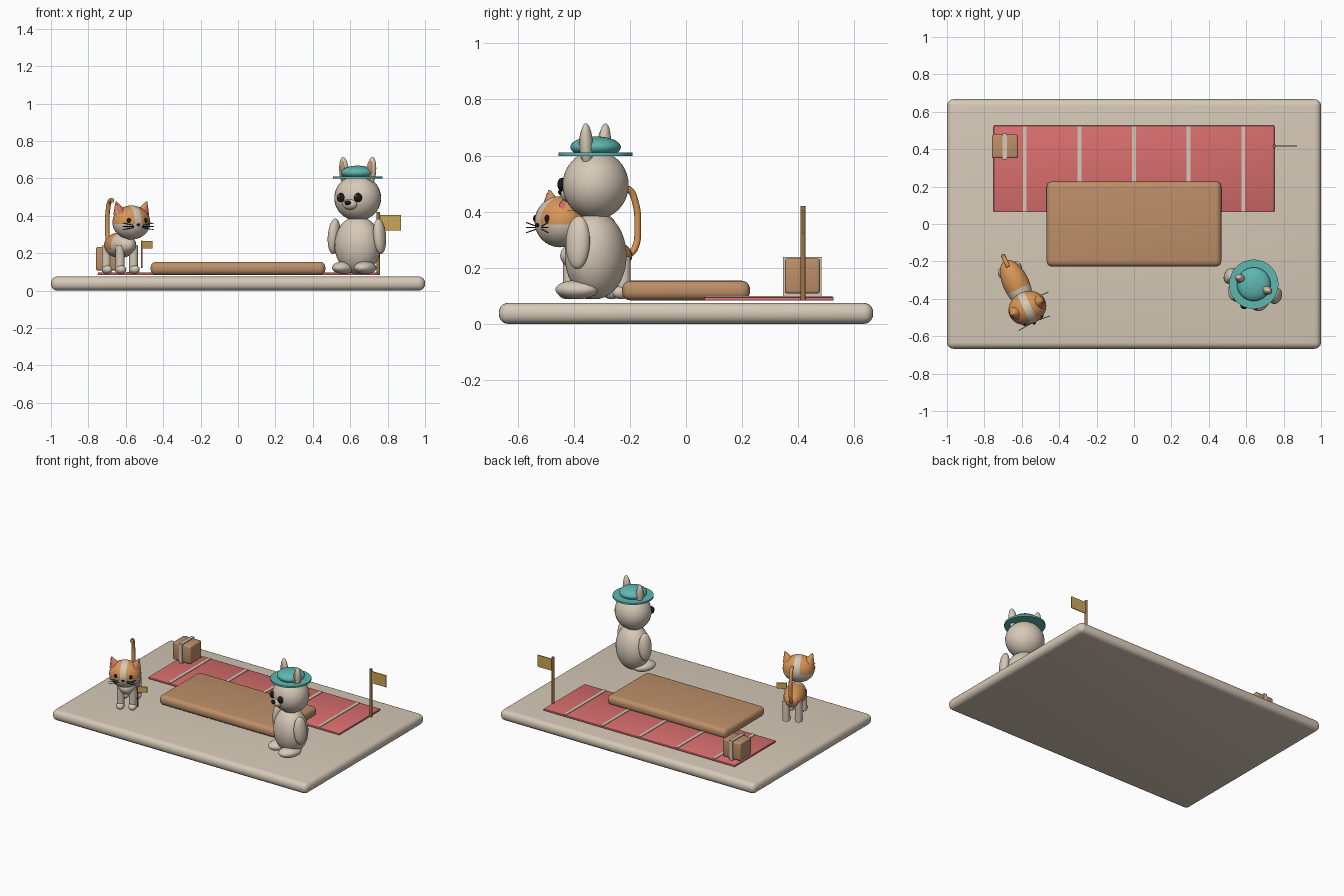
import bpy, bmesh
from math import radians, sin, cos, pi
from mathutils import Matrix, Vector

cube = bpy.data.objects.get("Cube")
if cube:
    bpy.data.objects.remove(cube, do_unlink=True)


def material(name, *srgb):
    lin = [((c + 0.055) / 1.055) ** 2.4 for c in srgb] + [1]
    m = bpy.data.materials.new(name)
    m.use_nodes = True
    m.diffuse_color = lin
    m.node_tree.nodes["Principled BSDF"].inputs["Base Color"].default_value = lin
    return m


CREAM = material("cream", 0.84, 0.79, 0.72)
RED = material("rug red", 0.85, 0.43, 0.43)
BROWN = material("wood brown", 0.74, 0.56, 0.41)
DARK = material("dark wood", 0.62, 0.46, 0.29)
TEAL = material("teal", 0.37, 0.72, 0.69)
GOLD = material("gold", 0.80, 0.65, 0.34)
ORANGE = material("orange", 0.85, 0.59, 0.34)
BLACK = material("black", 0.10, 0.10, 0.11)
PINK = material("pink", 0.82, 0.45, 0.43)

place = Matrix()  # current local frame


def finish(name, bm, mats, rule=None):
    bmesh.ops.transform(bm, matrix=place, verts=bm.verts)
    me = bpy.data.meshes.new(name)
    bm.to_mesh(me)
    bm.free()
    for m in mats:
        me.materials.append(m)
    inverse = place.inverted()
    for p in me.polygons:
        p.use_smooth = True
        if rule:
            p.material_index = int(rule(inverse @ p.center))
    me.set_sharp_from_angle(angle=radians(40))
    ob = bpy.data.objects.new(name, me)
    bpy.context.collection.objects.link(ob)
    return ob


def ball(name, at, radii, mat, tilt=0, cuts=(), rule=None):
    bm = bmesh.new()
    bmesh.ops.create_uvsphere(bm, u_segments=32, v_segments=20, radius=1)
    m = Matrix.Translation(at) @ Matrix.Rotation(tilt, 4, "Y") @ Matrix.Diagonal((*radii, 1))
    bmesh.ops.transform(bm, matrix=m, verts=bm.verts)
    for co, normal in cuts:
        geom = bm.verts[:] + bm.edges[:] + bm.faces[:]
        bmesh.ops.bisect_plane(bm, geom=geom, plane_co=co, plane_no=normal)
    mats = mat if isinstance(mat, tuple) else (mat,)
    return finish(name, bm, mats, rule)


def box(name, low, high, mat, bevel=0, segments=4):
    bm = bmesh.new()
    low, high = Vector(low), Vector(high)
    m = Matrix.Translation((low + high) / 2) @ Matrix.Diagonal((*(high - low), 1))
    bmesh.ops.create_cube(bm, size=1, matrix=m)
    if bevel:
        bmesh.ops.bevel(bm, geom=bm.edges[:], offset=bevel, segments=segments,
                        profile=0.5, affect="EDGES")
    return finish(name, bm, (mat,))


def rod(name, start, end, r1, r2, mat, sides=16):
    start, end = Vector(start), Vector(end)
    d = end - start
    turn = d.to_track_quat("Z", "Y").to_matrix().to_4x4()
    bm = bmesh.new()
    bmesh.ops.create_cone(bm, cap_ends=True, segments=sides, radius1=r1, radius2=r2,
                          depth=d.length, matrix=Matrix.Translation((start + end) / 2) @ turn)
    return finish(name, bm, (mat,))


def stand(x, y, degrees):
    return Matrix.Translation((x, y, 0)) @ Matrix.Rotation(radians(degrees), 4, "Z")


SIDES = (("left", 1), ("right", -1))

# Ground slab, platform and striped rug
box("ground_slab", (-1, -0.667, 0), (1, 0.667, 0.075), CREAM, 0.034, 5)
box("platform", (-0.467, -0.228, 0.084), (0.467, 0.228, 0.154), BROWN, 0.03, 5)
box("rug", (-0.75, 0.064, 0.083), (0.75, 0.526, 0.096), RED, 0.004, 2)
for i in range(-2, 3):
    x = i * 0.292
    box("rug_stripe", (x - 0.01, 0.068, 0.094), (x + 0.01, 0.522, 0.1), CREAM)

# Parcel with strap
box("parcel", (-0.76, 0.352, 0.108), (-0.62, 0.478, 0.233), BROWN, 0.01, 3)
box("parcel_strap", (-0.703, 0.346, 0.1), (-0.68, 0.483, 0.239), CREAM)

# Large flag
rod("flag_pole", (0.75, 0.417, 0.083), (0.75, 0.417, 0.42), 0.009, 0.009, DARK)
box("flag", (0.752, 0.414, 0.322), (0.872, 0.42, 0.405), GOLD)

# Dog with hat
place = stand(0.64, -0.322, -24)
ball("dog_body", (0, 0, 0.243), (0.127, 0.107, 0.155), CREAM)
ball("dog_head", (0, 0, 0.495), (0.127, 0.116, 0.122), CREAM)
ball("dog_muzzle", (0, -0.1, 0.462), (0.042, 0.03, 0.03), CREAM)
ball("dog_nose", (0, -0.132, 0.47), (0.018, 0.012, 0.013), BLACK)
for side, s in SIDES:
    ball(side + "_dog_eye", (s * 0.05, -0.108, 0.497), (0.023, 0.016, 0.024), BLACK)
    ball(side + "_dog_eye_glint", (s * 0.05 - 0.006, -0.122, 0.505), (0.005, 0.004, 0.005), CREAM)
    ball(side + "_dog_ear", (s * 0.079, 0, 0.635), (0.027, 0.022, 0.08), CREAM, s * 0.1)
    ball(side + "_dog_inner_ear", (s * 0.079, -0.013, 0.635), (0.016, 0.014, 0.058), BROWN, s * 0.1)
    ball(side + "_dog_arm", (s * 0.133, -0.01, 0.29), (0.032, 0.045, 0.095), CREAM, -s * 0.08)
    ball(side + "_dog_foot", (s * 0.064, -0.045, 0.122), (0.055, 0.08, 0.034), CREAM)
rod("hat_brim", (0, 0, 0.598), (0, 0, 0.61), 0.132, 0.132, TEAL, 40)
ball("hat_crown", (0, 0, 0.63), (0.09, 0.09, 0.038), TEAL)

# Cat body, head and legs; orange above, cream below with a cream band and blaze
place = stand(-0.63, -0.32, 25)
ball("cat_body", (0, 0, 0.243), (0.07, 0.138, 0.068), (CREAM, ORANGE),
     cuts=(((0, 0, 0.22), (0, 0, 1)), ((0, -0.03, 0), (0, 1, 0))),
     rule=lambda c: c.z > 0.22 and c.y > -0.03)
ball("cat_head", (0, -0.142, 0.364), (0.104, 0.088, 0.091), (CREAM, ORANGE),
     cuts=(((0, 0, 0.355), (0, 0, 1)), ((0.02, 0, 0), (1, 0, 0)), ((-0.02, 0, 0), (1, 0, 0))),
     rule=lambda c: c.z > 0.355 and abs(c.x) > 0.02)
ball("cat_nose", (0, -0.231, 0.352), (0.01, 0.007, 0.007), BLACK)
for side, s in SIDES:
    rod(side + "_cat_ear", (s * 0.068, -0.14, 0.415), (s * 0.09, -0.142, 0.476), 0.036, 0.004, ORANGE, 24)
    rod(side + "_cat_inner_ear", (s * 0.068, -0.154, 0.415), (s * 0.088, -0.15, 0.466), 0.025, 0.003, PINK, 24)
    ball(side + "_cat_eye", (s * 0.048, -0.215, 0.375), (0.012, 0.009, 0.014), BLACK)
    for i in (-1, 0, 1):
        rod(side + "_cat_whisker", (s * 0.025, -0.226, 0.343 + i * 0.006),
            (s * 0.092, -0.232, 0.343 + i * 0.018), 0.002, 0.002, BLACK, 6)
    for end, y in (("front", -0.085), ("rear", 0.09)):
        rod(f"{side}_{end}_cat_leg", (s * 0.04, y, 0.1), (s * 0.04, y, 0.24), 0.024, 0.024, CREAM, 24)
        ball(f"{side}_{end}_cat_paw", (s * 0.04, y - 0.01, 0.112), (0.027, 0.034, 0.024), CREAM)

# Cat tail
curve = bpy.data.curves.new("cat_tail", "CURVE")
curve.dimensions = "3D"
curve.bevel_depth = 0.012
curve.bevel_resolution = 4
curve.use_fill_caps = True
path = [(0.115, 0.235), (0.152, 0.27), (0.163, 0.35), (0.155, 0.43), (0.13, 0.478), (0.1, 0.482)]
spline = curve.splines.new("BEZIER")
spline.bezier_points.add(len(path) - 1)
for point, (y, z) in zip(spline.bezier_points, path):
    point.co = place @ Vector((0, y, z))
    point.handle_left_type = point.handle_right_type = "AUTO"
curve.materials.append(ORANGE)
bpy.context.collection.objects.link(bpy.data.objects.new("cat_tail", curve))

# Small flag beside the cat
rod("small_flag_pole", (0.075, -0.112, 0.12), (0.075, -0.112, 0.268), 0.005, 0.005, DARK)
box("small_flag", (0.076, -0.115, 0.226), (0.138, -0.109, 0.266), GOLD)
